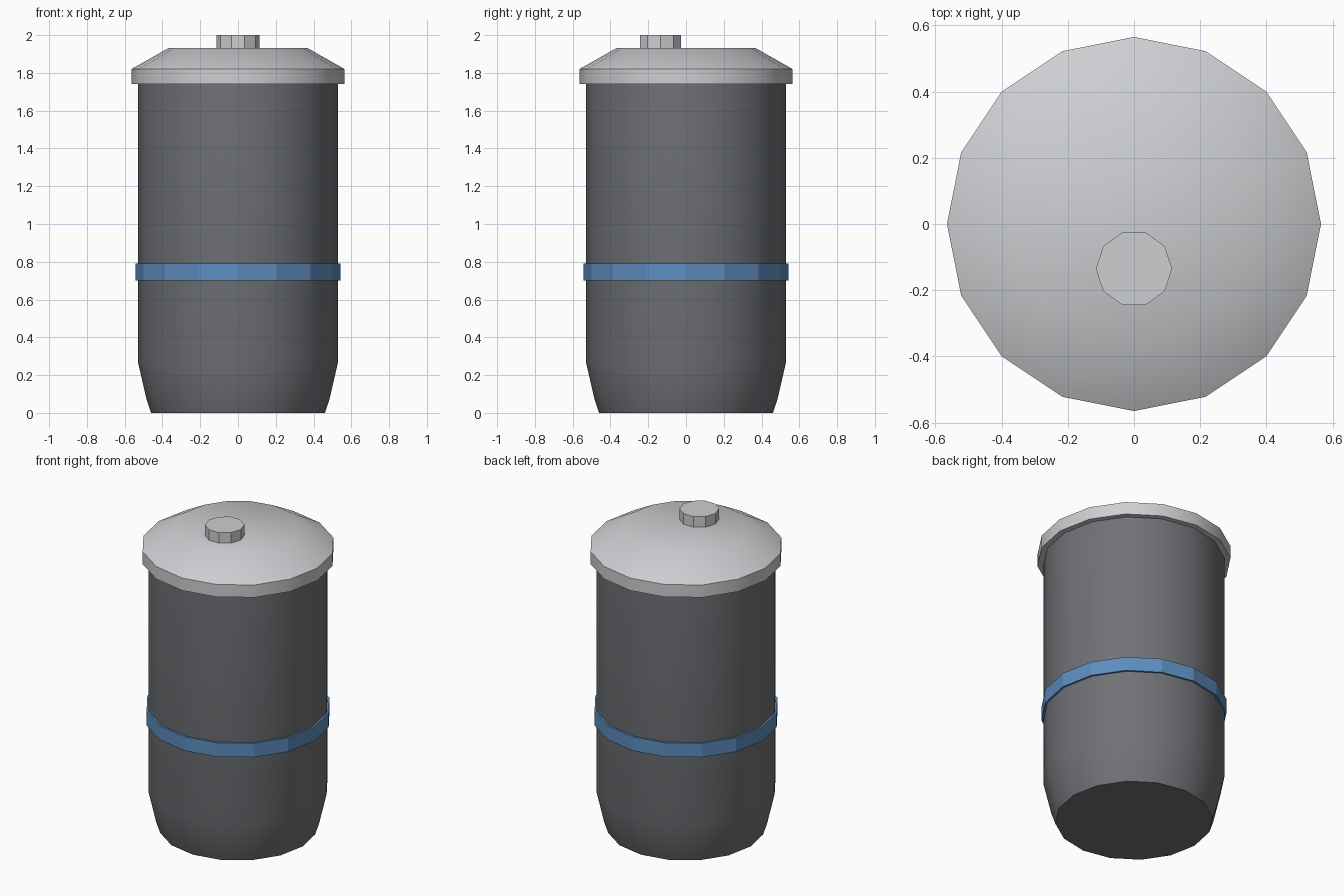
import bpy
import math

cube = bpy.data.objects.get("Cube")
if cube:
    bpy.data.objects.remove(cube, do_unlink=True)


def make_material(name, color):
    mat = bpy.data.materials.new(name)
    mat.use_nodes = True
    mat.diffuse_color = (*color, 1)
    mat.node_tree.nodes["Principled BSDF"].inputs["Base Color"].default_value = (*color, 1)
    return mat


def lathe(name, profile, sides, mat, smooth=None, center=(0, 0), closed=False):
    """Spin (radius, height) points around z; open profiles get end caps."""
    verts = [(r * math.cos(math.tau * i / sides), r * math.sin(math.tau * i / sides), z)
             for r, z in profile for i in range(sides)]
    rings = len(profile)
    faces = []
    for k in range(rings if closed else rings - 1):
        a, b = k * sides, (k + 1) % rings * sides
        for i in range(sides):
            j = (i + 1) % sides
            faces.append((a + i, a + j, b + j, b + i))
    if not closed:
        faces.append(tuple(reversed(range(sides))))
        faces.append(tuple(range((rings - 1) * sides, rings * sides)))
    mesh = bpy.data.meshes.new(name)
    mesh.from_pydata(verts, [], faces)
    mesh.materials.append(mat)
    obj = bpy.data.objects.new(name, mesh)
    obj.location = (*center, 0)
    bpy.context.collection.objects.link(obj)
    if smooth:
        bpy.ops.object.select_all(action="DESELECT")
        obj.select_set(True)
        bpy.context.view_layer.objects.active = obj
        bpy.ops.object.shade_smooth_by_angle(angle=math.radians(smooth))
    return obj


dark_grey = make_material("dark grey", (0.16, 0.167, 0.18))
light_grey = make_material("light grey", (0.61, 0.62, 0.64))
blue = make_material("blue", (0.11, 0.27, 0.52))

# Canister body with a tapered foot
lathe("body", [(0.46, 0), (0.484, 0.07), (0.53, 0.27), (0.53, 1.76)], 16, dark_grey, 40)

# Faceted band around the body
lathe("band", [(0.525, 0.7), (0.542, 0.7), (0.542, 0.79), (0.525, 0.79)], 16, blue, closed=True)

# Sloped lid with an upright rim
lathe("lid", [(0.565, 1.74), (0.565, 1.82), (0.367, 1.932)], 16, light_grey, 40)

# Off-centre cap on the lid
lathe("cap", [(0.115, 1.92), (0.115, 2.0)], 10, light_grey, center=(0, -0.135))
